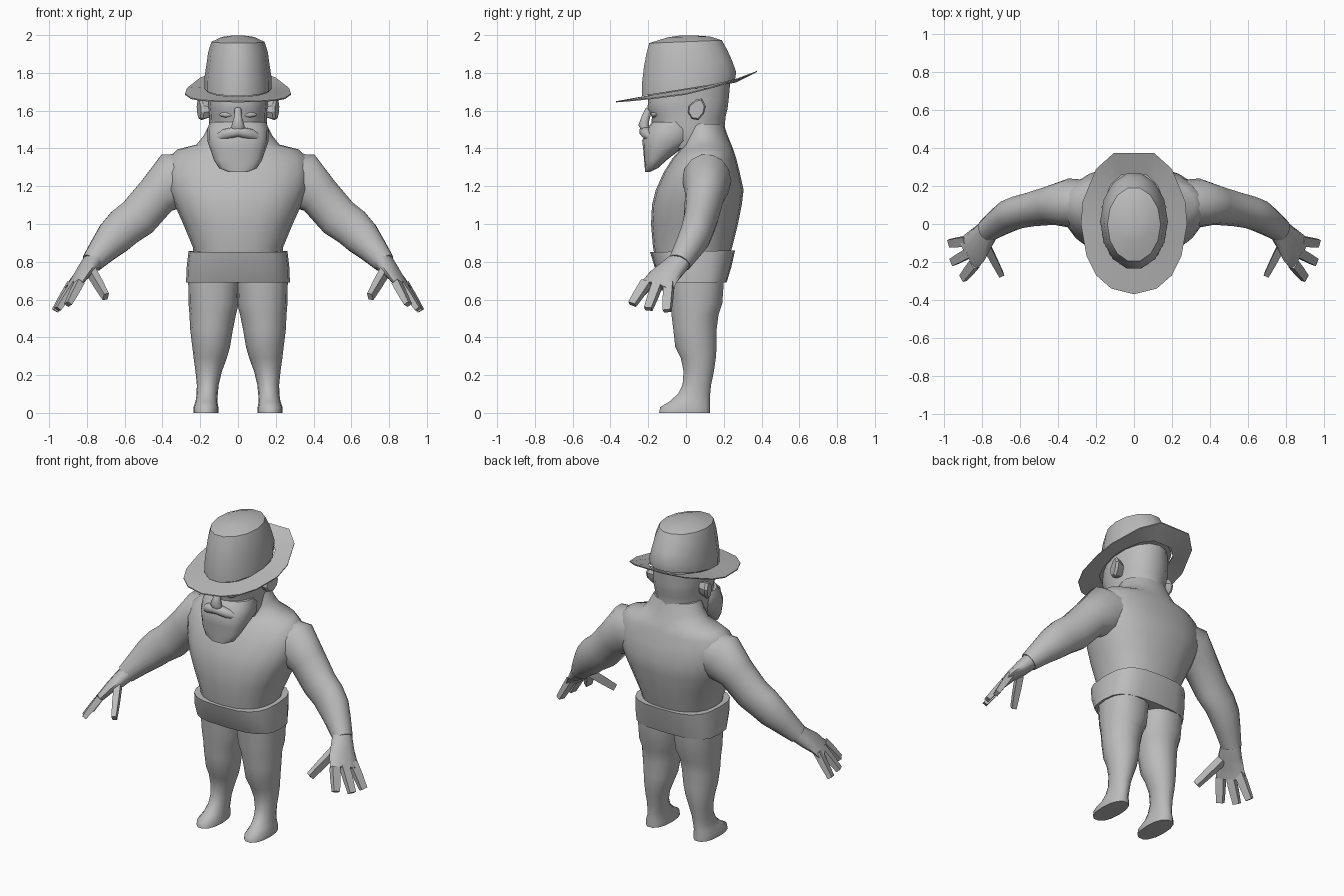
import bpy, bmesh, math
from mathutils import Vector

grey = bpy.data.materials.new("light grey")
grey.diffuse_color = (0.5, 0.5, 0.5, 1)


def loft(name, rings, mirror=False, angle=50, caps=True, closed=False):
    """Skin a list of point rings into one smooth object."""
    bm = bmesh.new()
    loops = [[bm.verts.new(p) for p in ring] for ring in rings]
    n = len(loops[0])
    for a, b in zip(loops, loops[1:]):
        for i in range(n):
            j = (i + 1) % n
            bm.faces.new((a[i], a[j], b[j], b[i]))
    if caps:
        bm.faces.new(loops[0])
        bm.faces.new(loops[-1])
    bmesh.ops.recalc_face_normals(bm, faces=bm.faces)
    me = bpy.data.meshes.new(name)
    bm.to_mesh(me)
    bm.free()
    me.materials.append(grey)
    ob = bpy.data.objects.new(name, me)
    bpy.context.collection.objects.link(ob)
    bpy.ops.object.select_all(action='DESELECT')
    ob.select_set(True)
    bpy.context.view_layer.objects.active = ob
    bpy.ops.object.shade_smooth_by_angle(angle=math.radians(angle))
    if mirror:
        ob.modifiers.new("mirror", 'MIRROR')
    return ob


def flat_ring(z, cx, hw, yf, yb, e=2.0, slope=0.0, n=16):
    """Horizontal superellipse ring; slope tilts it towards the back."""
    cy, hy, pts = (yf + yb) / 2, (yb - yf) / 2, []
    for i in range(n):
        a = 2 * math.pi * i / n
        c, s = math.cos(a), math.sin(a)
        x = math.copysign(abs(c) ** (2 / e), c) * hw
        y = math.copysign(abs(s) ** (2 / e), s) * hy
        pts.append((cx + x, cy + y, z + slope * (cy + y)))
    return pts


def stack(name, rows, n=16, **kw):
    return loft(name, [flat_ring(*r, n=n) for r in rows], **kw)


def tube(name, pts, side=(0, 1, 0), n=12, **kw):
    """Tube along points (x, y, z, radius across, radius along side)."""
    P = [Vector(p[:3]) for p in pts]
    rings = []
    for i, p in enumerate(pts):
        t = (P[min(i + 1, len(P) - 1)] - P[max(i - 1, 0)]).normalized()
        u = Vector(side).cross(t).normalized()
        v = t.cross(u)
        ring = []
        for k in range(n):
            a = 2 * math.pi * (k + 0.5) / n
            ring.append(P[i] + u * p[3] * math.cos(a) + v * p[4] * math.sin(a))
        rings.append(ring)
    return loft(name, rings, **kw)


# torso running up into the neck
stack("torso", [
    (0.80, 0, 0.225, -0.16, 0.22, 2.5), (0.88, 0, 0.24, -0.175, 0.245, 2.4),
    (1.00, 0, 0.29, -0.185, 0.275, 2.4), (1.10, 0, 0.335, -0.18, 0.295, 2.4),
    (1.18, 0, 0.37, -0.16, 0.305, 2.3), (1.27, 0, 0.385, -0.12, 0.285, 2.3),
    (1.35, 0, 0.37, -0.07, 0.265, 2.2), (1.395, 0, 0.32, -0.03, 0.25, 2.1),
    (1.42, 0, 0.22, -0.03, 0.24, 2.0), (1.47, 0, 0.18, -0.03, 0.22, 2.0),
    (1.53, 0, 0.15, -0.03, 0.20, 2.0)], n=20)

# wide belt
stack("belt", [(0.69, 0, 0.275, -0.125, 0.215, 3, 0.0),
               (0.77, 0, 0.272, -0.165, 0.24, 3, 0.01),
               (0.855, 0, 0.262, -0.19, 0.26, 3, 0.02)], n=20)

# leg with foot
stack("leg", [
    (0.00, 0.17, 0.066, -0.145, 0.13, 2.3), (0.03, 0.17, 0.066, -0.14, 0.13, 2.3),
    (0.06, 0.167, 0.058, -0.09, 0.13), (0.10, 0.163, 0.056, -0.045, 0.13),
    (0.15, 0.16, 0.058, -0.02, 0.135), (0.22, 0.155, 0.07, -0.015, 0.15),
    (0.29, 0.147, 0.088, -0.03, 0.16), (0.35, 0.142, 0.10, -0.06, 0.165),
    (0.44, 0.14, 0.113, -0.07, 0.165), (0.52, 0.134, 0.123, -0.08, 0.175),
    (0.58, 0.129, 0.133, -0.085, 0.195, 2.3), (0.72, 0.128, 0.136, -0.095, 0.205, 2.5)],
    n=14, mirror=True)

# arm from inside the shoulder to the wrist
tube("arm", [
    (0.22, 0.11, 1.25, 0.13, 0.12), (0.34, 0.11, 1.23, 0.155, 0.13),
    (0.43, 0.10, 1.15, 0.115, 0.105), (0.53, 0.08, 1.035, 0.113, 0.092),
    (0.60, 0.065, 0.985, 0.108, 0.088), (0.655, 0.045, 0.93, 0.10, 0.085),
    (0.71, 0.01, 0.87, 0.08, 0.075), (0.775, -0.035, 0.795, 0.058, 0.062)],
    n=14, mirror=True)

# hand: palm, three fingers and thumb
across = (-0.06, -0.14, 0.02)
tube("palm", [(0.765, -0.03, 0.805, 0.052, 0.062), (0.80, -0.075, 0.76, 0.045, 0.075),
              (0.835, -0.12, 0.72, 0.032, 0.09), (0.87, -0.155, 0.67, 0.024, 0.095)],
     side=across, n=10, mirror=True)
fingers = [((0.88, -0.09, 0.685), (0.968, -0.10, 0.54)),
           ((0.865, -0.15, 0.685), (0.955, -0.20, 0.55)),
           ((0.84, -0.21, 0.69), (0.90, -0.285, 0.575)),
           ((0.775, -0.12, 0.745), (0.70, -0.265, 0.615))]
for i, (a, b) in enumerate(fingers):
    m = [(p + q) / 2 for p, q in zip(a, b)]
    tube("thumb" if i == 3 else "finger", [(*a, 0.028, 0.036), (*m, 0.026, 0.034),
         (*b, 0.020, 0.029)], side=across, n=4, mirror=True, angle=30)

# head
stack("head", [
    (1.40, 0, 0.14, -0.12, 0.22), (1.46, 0, 0.15, -0.17, 0.21),
    (1.52, 0, 0.155, -0.185, 0.205), (1.57, 0, 0.152, -0.18, 0.21, 2.3),
    (1.61, 0, 0.155, -0.205, 0.22, 2.4), (1.65, 0, 0.16, -0.20, 0.225, 2.3),
    (1.76, 0, 0.16, -0.20, 0.235)])

# nose, eyes and moustache
tube("nose", [(0, -0.195, 1.61, 0.02, 0.018), (0, -0.215, 1.56, 0.024, 0.024),
              (0, -0.225, 1.525, 0.03, 0.036), (0, -0.21, 1.495, 0.024, 0.036)],
     side=(1, 0, 0), n=8)
tube("eye", [(0.035, -0.172, 1.578, 0.006, 0.006), (0.065, -0.172, 1.58, 0.018, 0.014),
             (0.095, -0.158, 1.578, 0.006, 0.006)], n=8, mirror=True)
tube("moustache", [(-0.125, -0.165, 1.445, 0.015, 0.015), (-0.07, -0.205, 1.475, 0.03, 0.03),
                   (0, -0.215, 1.49, 0.03, 0.035), (0.07, -0.205, 1.475, 0.03, 0.03),
                   (0.125, -0.165, 1.445, 0.015, 0.015)], n=8)

# beard wedge, underside rising to the jaw
stack("beard", [
    (1.275, 0, 0.05, -0.217, -0.19), (1.295, 0, 0.10, -0.218, -0.15, 2.2),
    (1.34, 0, 0.128, -0.222, -0.10, 2.4), (1.39, 0, 0.145, -0.226, -0.035, 2.6),
    (1.44, 0, 0.162, -0.232, 0.04, 2.6), (1.50, 0, 0.163, -0.21, 0.05, 2.4),
    (1.54, 0, 0.15, -0.18, 0.03, 2.2)])

# ears: flared plates
ear = [(0.0, 0.01), (0.035, 0.015), (0.055, 0.0), (0.045, -0.035),
       (0.015, -0.065), (-0.02, -0.06), (-0.04, -0.03), (-0.035, 0.0)]
loft("ear", [[(x + 0.25 * dy, 0.05 + dy * k, 1.605 + (dz * 1.0 + 0.02) * k)
              for dy, dz in ((p[0], p[1] * 1.3 + 0.02 if p[1] > 0 else p[1] * 1.15)
                             for p in ear)]
             for x, k in ((0.14, 0.7), (0.19, 1.0), (0.205, 0.85))],
     mirror=True, angle=30)

# hat crown with a shallow peaked top
stack("hat_crown", [
    (1.715, 0, 0.178, -0.24, 0.265, 2, 0.16), (1.77, 0, 0.178, -0.24, 0.272, 2, 0.13),
    (1.85, 0, 0.166, -0.228, 0.25, 2, 0.06), (1.91, 0, 0.158, -0.215, 0.225, 2, 0.04),
    (1.965, 0, 0.14, -0.20, 0.195, 2, 0.04), (1.99, 0, 0.085, -0.10, 0.13, 2, 0.02),
    (1.998, 0, 0.03, -0.03, 0.05, 2, 0.0)], n=14, angle=40)

# hat brim: thin sheet, low in front and flicked up at the back
half = [(0, -0.37, 1.65), (0.12, -0.34, 1.652), (0.20, -0.27, 1.658),
        (0.25, -0.17, 1.668), (0.28, 0.0, 1.69), (0.27, 0.12, 1.72),
        (0.20, 0.29, 1.775), (0.105, 0.375, 1.81)]
outer = half + [(-x, y, z) for x, y, z in reversed(half[1:])]
inner = [(x * 0.62, y * 0.66 + 0.013, 1.712 + 0.16 * (y * 0.66 + 0.013)) for x, y, z in outer]
lower = [(x, y, z - 0.006) for x, y, z in outer]
inner_low = [(x, y, z - 0.006) for x, y, z in inner]
loft("hat_brim", [inner, outer, lower, inner_low, inner], caps=False, angle=40)
